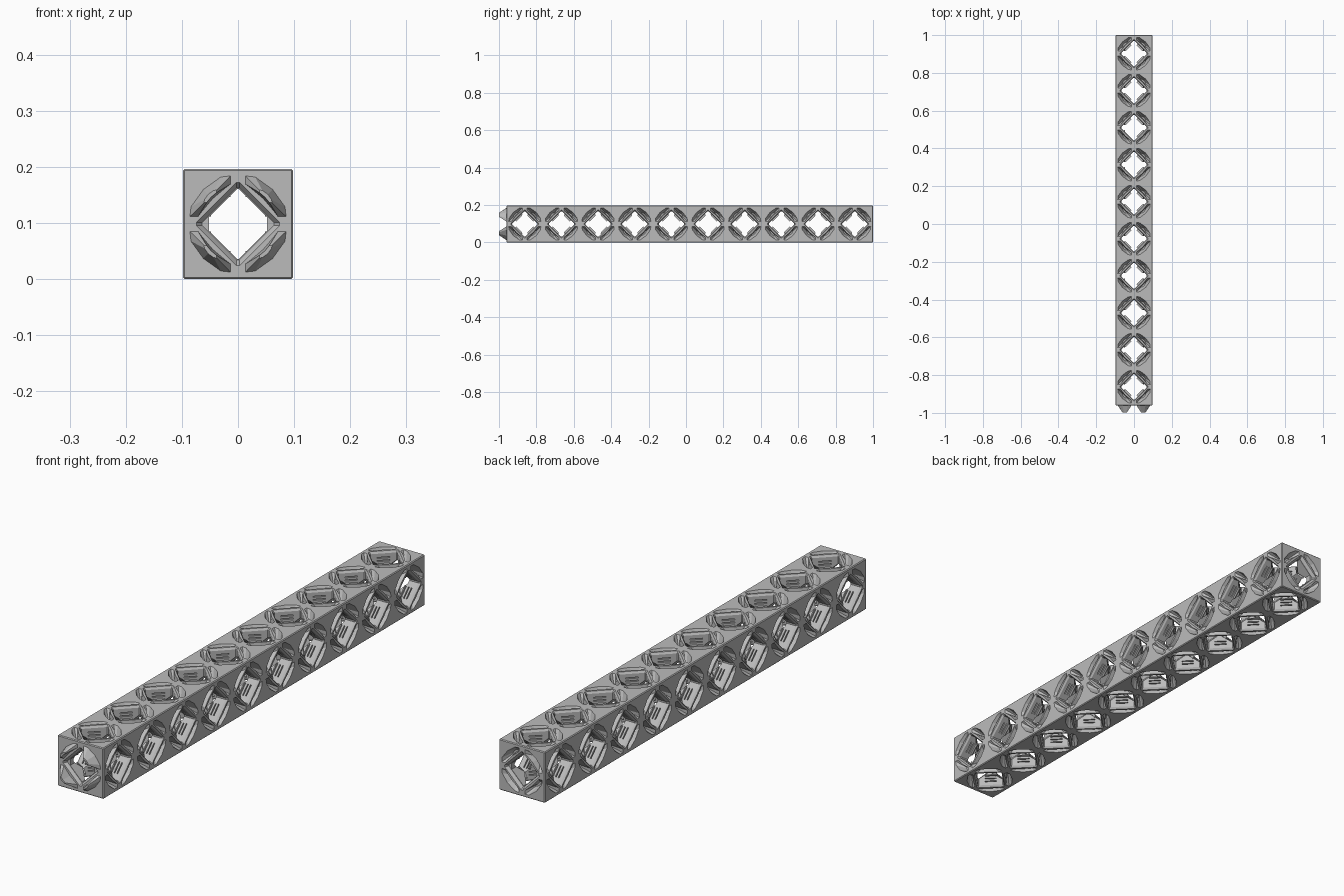
import bpy, bmesh, math
from mathutils import Matrix, Vector

cube = bpy.data.objects.get("Cube")
if cube:
    bpy.data.objects.remove(cube, do_unlink=True)

HALF = 0.098            # half the width of one cell
CELLS = 10
FRONT, BACK = 1 - 2 * HALF * CELLS - 0.0, 1.0
MID = Vector((0, (FRONT + BACK) / 2, HALF))

grey = bpy.data.materials.new("plain_grey")
grey.use_nodes = True
grey.diffuse_color = (0.5, 0.5, 0.5, 1)
grey.node_tree.nodes["Principled BSDF"].inputs["Base Color"].default_value = (0.5, 0.5, 0.5, 1)


def make_object(name, bm):
    bmesh.ops.recalc_face_normals(bm, faces=bm.faces)
    mesh = bpy.data.meshes.new(name)
    bm.to_mesh(mesh)
    bm.free()
    mesh.materials.append(grey)
    obj = bpy.data.objects.new(name, mesh)
    bpy.context.collection.objects.link(obj)
    return obj


def frame(origin, normal):
    """Matrix whose local z points along the given normal."""
    n = Vector(normal)
    u = Vector((1, 0, 0)) if abs(n.x) < 0.5 else Vector((0, 1, 0))
    v = n.cross(u)
    m = Matrix((u, v, n)).transposed().to_4x4()
    m.translation = origin
    return m


def prism(bm, points, z0, z1, matrix, scale=1.0):
    """Extrude an outline from z0 to z1, shrinking it towards its centre."""
    centre = sum((Vector(p) for p in points), Vector((0, 0))) / len(points)
    rings = []
    for z, s in ((z0, 1.0), (z1, scale)):
        ring = [centre + (Vector(p) - centre) * s for p in points]
        rings.append([bm.verts.new(matrix @ Vector((p.x, p.y, z))) for p in ring])
    low, high = rings
    bm.faces.new(low[::-1])
    bm.faces.new(high)
    for i in range(len(low)):
        j = (i + 1) % len(low)
        bm.faces.new((low[i], low[j], high[j], high[i]))


def diamond(r, cut_u, cut_v):
    """Diamond outline with its side and top corners cut off."""
    a, b = r - cut_u, r - cut_v
    return [(cut_u, -a), (cut_u, a), (b, cut_v), (-b, cut_v),
            (-cut_u, a), (-cut_u, -a), (-b, -cut_v), (b, -cut_v)]


# Crescent in one quadrant, shared by the sockets and the lugs
CRESCENT = [(.012, .087), (.03, .085), (.062, .062), (.085, .03), (.087, .012),
            (.072, .012), (.066, .02), (.045, .045), (.02, .066), (.012, .072)]


def crescents(bm, matrix, z0, z1, scale):
    for su in (1, -1):
        for sv in (1, -1):
            prism(bm, [(u * su, v * sv) for u, v in CRESCENT], z0, z1, matrix, scale)


# Square beam with fine edge bevels
bm = bmesh.new()
bmesh.ops.create_cube(bm, size=1)
bmesh.ops.scale(bm, vec=(2 * HALF, BACK - FRONT, 2 * HALF), verts=bm.verts)
bmesh.ops.translate(bm, vec=MID, verts=bm.verts)
bmesh.ops.bevel(bm, geom=bm.edges[:], offset=0.003, segments=1, affect='EDGES')
beam = make_object("beam", bm)

# Face frames: four sides of every cell plus both ends
centres = [Vector((0, FRONT + HALF * (2 * i + 1), HALF)) for i in range(CELLS)]
sides = [frame(c + Vector(n) * HALF, n) for c in centres
         for n in ((1, 0, 0), (-1, 0, 0), (0, 0, 1), (0, 0, -1))]
back_end = frame(Vector((0, BACK, HALF)), (0, 1, 0))
front_end = frame(Vector((0, FRONT, HALF)), (0, -1, 0))

cutters = []


def cutter(name, build):
    bm = bmesh.new()
    build(bm)
    cutters.append(make_object(name, bm))


def cross_tunnels(normal, radius):
    def build(bm):
        for c in centres:
            prism(bm, diamond(radius, radius - .003, radius - .003), -.15, .15, frame(c, normal))
    return build


def long_tunnel(bm):
    prism(bm, diamond(.064, .052, .062), -1.2, 1.2, frame(MID, (0, 1, 0)))


def countersinks(bm):
    for m in sides + [back_end, front_end]:
        prism(bm, diamond(.078, .075, .075), .001, -.012, m, .85)


def sockets(bm):
    for m in sides + [back_end]:
        crescents(bm, m, .001, -.032, .3)


def slits(bm):
    # Three thin grooves in each sloping tunnel wall
    for m in sides:
        for k in range(4):
            turn = Matrix.Rotation(math.radians(45 + 90 * k), 4, 'Z')
            for depth in (.024, .036, .048):
                place = m @ turn @ Matrix.Translation((.0495, 0, -depth))
                size = Matrix.Diagonal((.016, .045, .004, 1))
                bmesh.ops.create_cube(bm, size=1, matrix=place @ size)


cutter("side_tunnel_cutter", cross_tunnels((1, 0, 0), .0705))
cutter("top_tunnel_cutter", cross_tunnels((0, 0, 1), .0702))
cutter("long_tunnel_cutter", long_tunnel)
cutter("countersink_cutter", countersinks)
cutter("socket_cutter", sockets)
cutter("slit_cutter", slits)

for c in cutters:
    mod = beam.modifiers.new(c.name, 'BOOLEAN')
    mod.operation = 'DIFFERENCE'
    mod.solver = 'EXACT'
    mod.object = c

# Bake the cuts, then drop the cutters
graph = bpy.context.evaluated_depsgraph_get()
baked = bpy.data.meshes.new_from_object(beam.evaluated_get(graph))
beam.modifiers.clear()
beam.data = baked
for c in cutters:
    bpy.data.objects.remove(c, do_unlink=True)

# Four tapered locking lugs on the front end
bm = bmesh.new()
crescents(bm, front_end, -.002, .039, .3)
make_object("front_lugs", bm)
